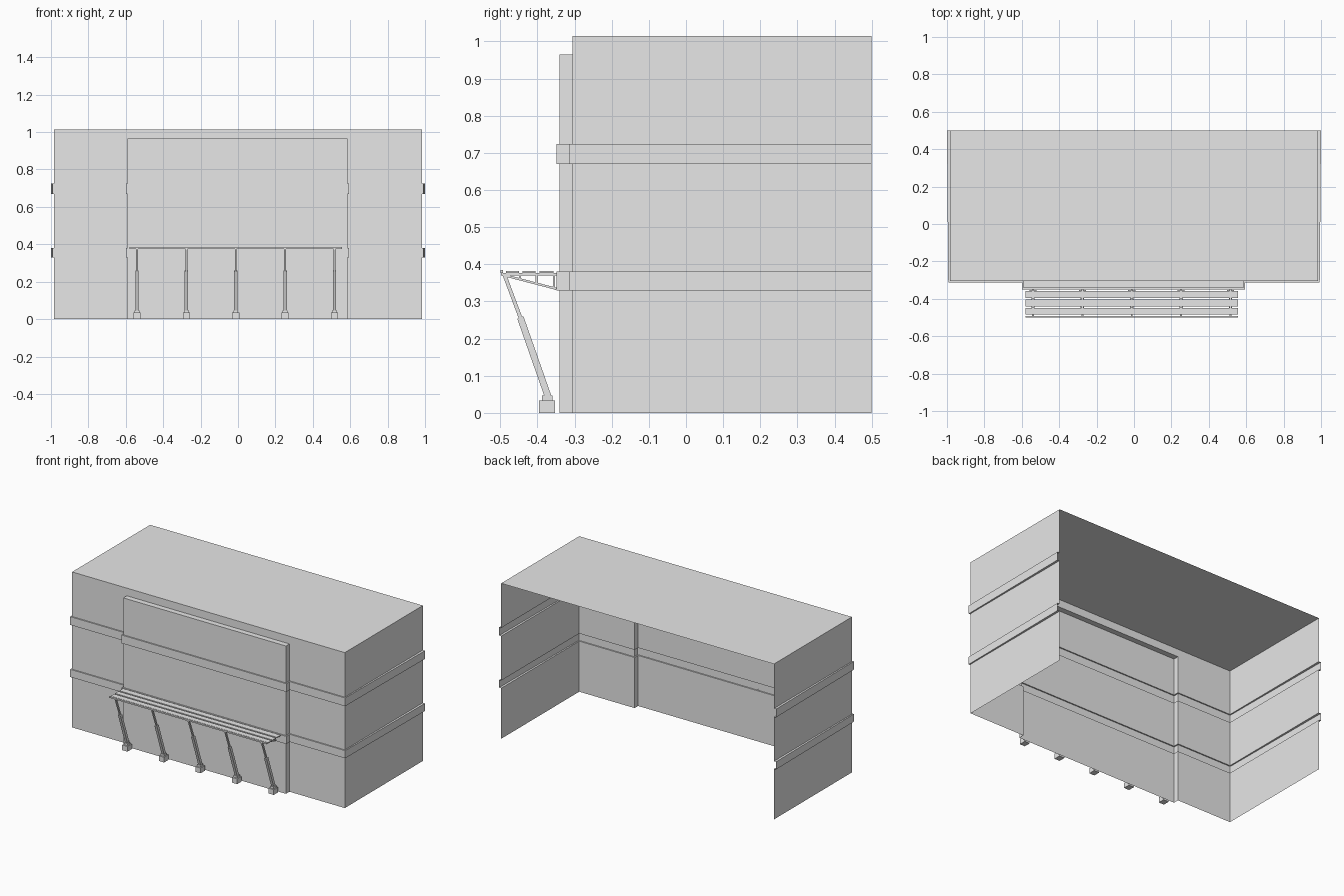
import bpy, bmesh
from mathutils import Vector

cube = bpy.data.objects.get("Cube")
if cube:
    bpy.data.objects.remove(cube, do_unlink=True)

GREY = (0.8, 0.8, 0.8, 1)
mat = bpy.data.materials.new("plain grey")
mat.use_nodes = True
mat.diffuse_color = GREY
mat.node_tree.nodes["Principled BSDF"].inputs["Base Color"].default_value = GREY


def finish(name, bm):
    mesh = bpy.data.meshes.new(name)
    bm.to_mesh(mesh)
    bm.free()
    mesh.materials.append(mat)
    ob = bpy.data.objects.new(name, mesh)
    bpy.context.collection.objects.link(ob)
    return ob


def box(name, lo, hi):
    bm = bmesh.new()
    bmesh.ops.create_cube(bm, size=1)
    lo, hi = Vector(lo), Vector(hi)
    for v in bm.verts:
        v.co = (lo + hi) / 2 + v.co * (hi - lo)
    return finish(name, bm)


def bar(name, x, a, b, half_width, half_thick):
    """Square bar between two (y, z) points, in the plane at x."""
    a, b = Vector((x, *a)), Vector((x, *b))
    d = (b - a).normalized()
    n = Vector((0, -d.z, d.y)) * half_thick
    w = Vector((half_width, 0, 0))
    bm = bmesh.new()
    ends = [[bm.verts.new(p + s * w + t * n)
             for s, t in ((-1, -1), (1, -1), (1, 1), (-1, 1))] for p in (a, b)]
    for i in range(4):
        j = (i + 1) % 4
        bm.faces.new((ends[0][i], ends[0][j], ends[1][j], ends[1][i]))
    bm.faces.new(ends[0][::-1])
    bm.faces.new(ends[1])
    bmesh.ops.recalc_face_normals(bm, faces=bm.faces)
    return finish(name, bm)


# Shell: open at back and bottom, with two outward ribs folded into the walls
X, BACK, FRONT, PANEL, TOP = 0.985, 0.5, -0.305, -0.341, 1.015
PL, PR, PTOP = -0.59, 0.585, 0.965
RIB = 0.008
plan = [(-X, BACK), (-X, FRONT), (PL, FRONT), (PL, PANEL),
        (PR, PANEL), (PR, FRONT), (X, FRONT), (X, BACK)]
ribbed = [(-1, BACK), (-X - RIB, FRONT - RIB), (PL - RIB, FRONT - RIB),
          (PL - RIB, PANEL - RIB), (PR + RIB, PANEL - RIB),
          (PR + RIB, FRONT - RIB), (X + RIB, FRONT - RIB), (1, BACK)]
levels = [(0, plan)]
for low, high in ((0.33, 0.38), (0.67, 0.724)):
    levels += [(low, plan), (low, ribbed), (high, ribbed), (high, plan)]
levels.append((PTOP, plan))

bm = bmesh.new()
rings = [[bm.verts.new((x, y, z)) for x, y in ring] for z, ring in levels]
for r0, r1 in zip(rings, rings[1:]):
    for i in range(len(plan) - 1):
        bm.faces.new((r0[i], r0[i + 1], r1[i + 1], r1[i]))
last = rings[-1]
bm.faces.new((last[2], last[3], last[4], last[5]))       # ledge over the bay
roof = [bm.verts.new((x, y, TOP)) for x, y in
        ((-X, BACK), (-X, FRONT), (X, FRONT), (X, BACK))]
bm.faces.new((last[0], last[1], roof[1], roof[0]))
bm.faces.new((last[1], last[2], last[5], last[6], roof[2], roof[1]))
bm.faces.new((last[6], last[7], roof[3], roof[2]))
bm.faces.new(roof)
finish("building_shell", bm)

# Canopy slats and front trim
for i, (y0, y1) in enumerate(((-0.395, -0.357), (-0.44, -0.405), (-0.485, -0.45))):
    box(f"canopy_slat_{i + 1}", (-0.58, y0, 0.376), (0.557, y1, 0.382))
box("canopy_front_trim", (-0.58, -0.5, 0.376), (0.557, -0.492, 0.385))

# Supports: footing, collar, two-stage leaning post and trussed bracket
for i in range(5):
    x = -0.54 + i * 0.264
    n = i + 1
    box(f"footing_{n}", (x - 0.019, -0.396, 0), (x + 0.019, -0.352, 0.034))
    box(f"collar_{n}", (x - 0.013, -0.387, 0.034), (x + 0.013, -0.36, 0.047))
    bar(f"lower_post_{n}", x, (-0.371, 0.043), (-0.446, 0.257), 0.009, 0.009)
    bar(f"upper_post_{n}", x, (-0.446, 0.257), (-0.49, 0.375), 0.005, 0.005)
    bar(f"top_rail_{n}", x, (-0.498, 0.373), (-0.349, 0.373), 0.005, 0.003)
    bar(f"bracket_brace_{n}", x, (-0.495, 0.372), (-0.349, 0.334), 0.004, 0.003)
    for k, (y, z) in enumerate(((-0.447, 0.36), (-0.402, 0.348), (-0.355, 0.336))):
        bar(f"bracket_upright_{n}_{k + 1}", x, (y, z), (y, 0.375), 0.004, 0.003)
